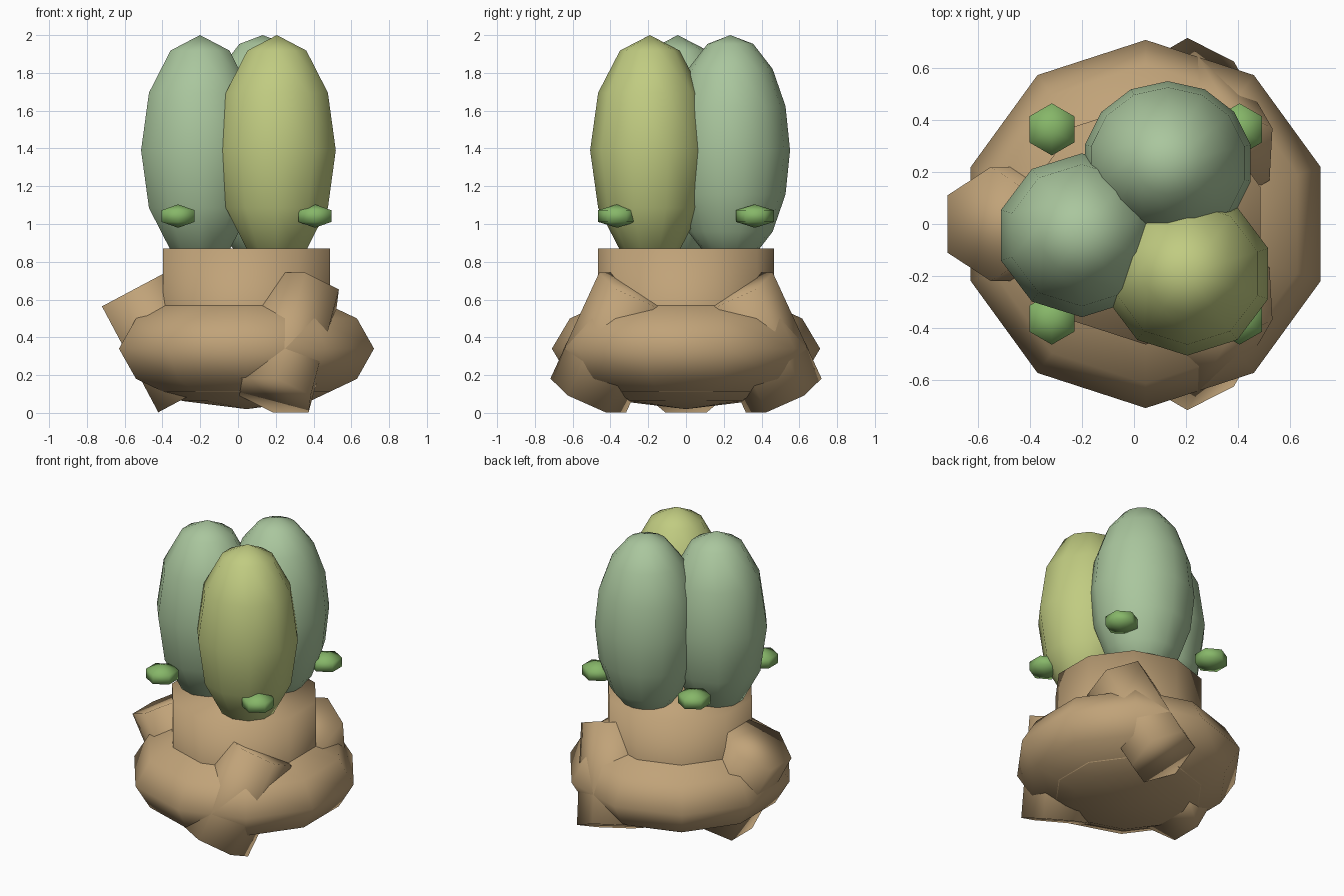
import bpy
import bmesh
from math import cos, sin, radians
from mathutils import Matrix, Vector

cube = bpy.data.objects.get("Cube")
if cube:
    bpy.data.objects.remove(cube, do_unlink=True)

CENTRE_X = 0.045  # axis of the trunk


def material(name, rgb):
    mat = bpy.data.materials.new(name)
    mat.use_nodes = True
    mat.diffuse_color = (*rgb, 1)
    mat.node_tree.nodes["Principled BSDF"].inputs["Base Color"].default_value = (*rgb, 1)
    return mat


TAN = material("tan bark", (0.53, 0.365, 0.19))
SAGE = material("sage green", (0.40, 0.565, 0.34))
OLIVE = material("olive green", (0.53, 0.60, 0.22))
LEAF = material("bright green", (0.24, 0.47, 0.14))


def add_object(name, bm, mat, location, rotation=None):
    mesh = bpy.data.meshes.new(name)
    for face in bm.faces:
        face.smooth = True
    bm.to_mesh(mesh)
    bm.free()
    mesh.materials.append(mat)
    obj = bpy.data.objects.new(name, mesh)
    matrix = Matrix.Translation(Vector(location))
    obj.matrix_world = matrix @ rotation if rotation else matrix
    bpy.context.collection.objects.link(obj)
    return obj


def ellipsoid(name, mat, location, radii, segments, rings):
    bm = bmesh.new()
    bmesh.ops.create_uvsphere(bm, u_segments=segments, v_segments=rings, radius=1)
    bmesh.ops.scale(bm, vec=radii, verts=bm.verts)
    return add_object(name, bm, mat, location)


def cylinder(name, mat, location, radius, depth, segments, rotation=None):
    bm = bmesh.new()
    bmesh.ops.create_cone(bm, cap_ends=True, segments=segments,
                          radius1=radius, radius2=radius, depth=depth)
    return add_object(name, bm, mat, location, rotation)


# Squat base and trunk
ellipsoid("base_bulb", TAN, (CENTRE_X, 0, 0.34), (0.71, 0.71, 0.32), 10, 6)
cylinder("trunk", TAN, (CENTRE_X, 0, 0.49), 0.465, 0.76, 10)

# Three leaning roots spaced around the base
for name, place, turn in (("right_root", 180, 180), ("front_root", -60, 60),
                          ("back_root", 60, -60)):
    a = radians(place)
    rotation = (Matrix.Rotation(radians(turn), 4, "Z")
                @ Matrix.Rotation(radians(28), 4, "Y"))
    cylinder(name, TAN, (CENTRE_X + 0.448 * cos(a), 0.448 * sin(a), 0.373),
             0.22, 0.635, 6, rotation)

# Three tall lobes
for name, mat, angle, segments, rings in (("right_lobe", SAGE, 190, 10, 6),
                                          ("back_lobe", SAGE, 70, 14, 8),
                                          ("front_lobe", OLIVE, -50, 10, 6)):
    a = radians(angle)
    ellipsoid(name, mat, (CENTRE_X + 0.25 * cos(a), 0.25 * sin(a), 1.39),
              (0.328, 0.316, 0.61), segments, rings)

# Four small buds
for x_side, x_name in ((-1, "right"), (1, "left")):
    for y_side, y_name in ((-1, "front"), (1, "back")):
        ellipsoid(f"{y_name}_{x_name}_bud", LEAF,
                  (CENTRE_X + 0.362 * x_side, 0.365 * y_side, 1.042),
                  (0.116, 0.116, 0.062), 6, 3)
